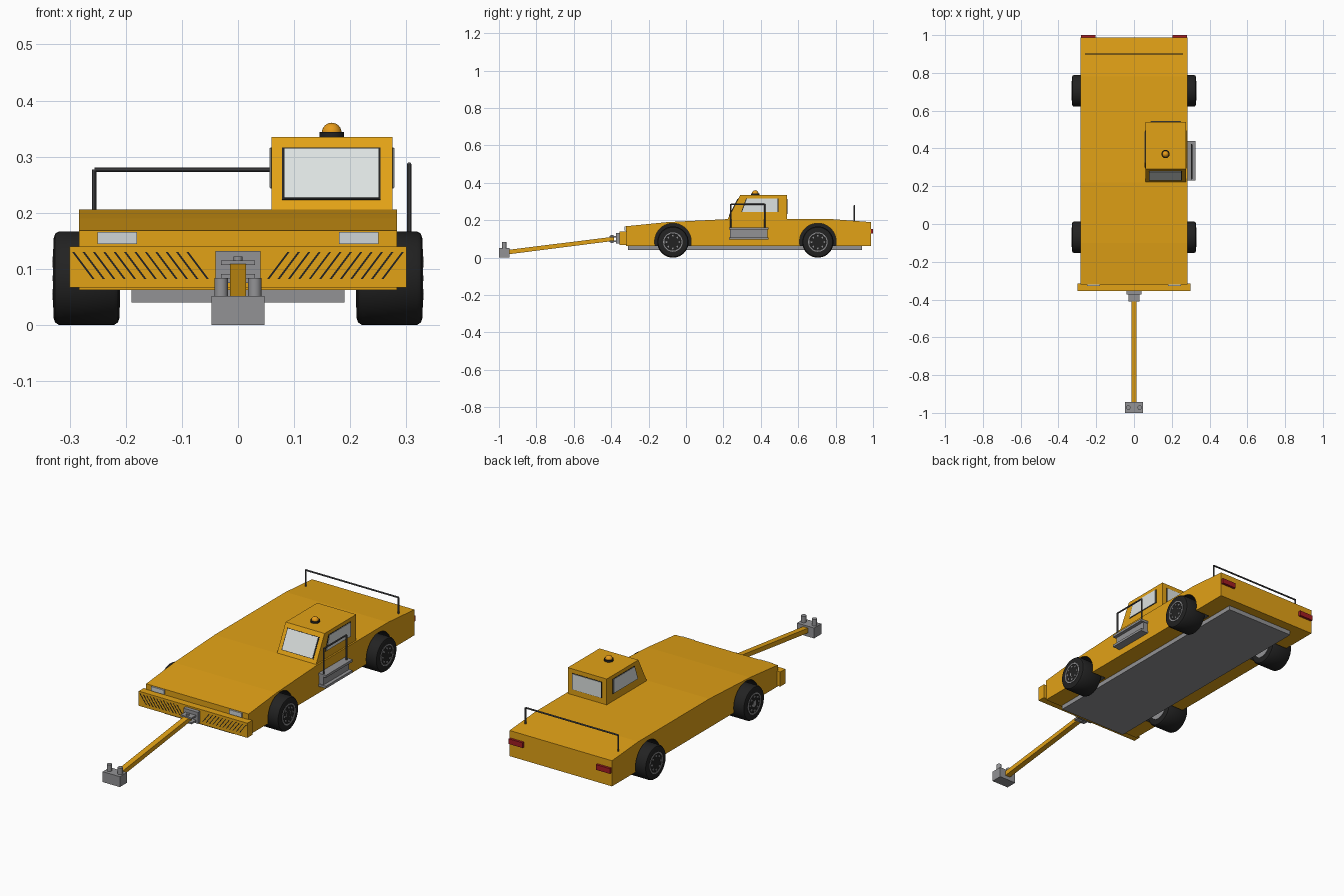
import bpy, bmesh, math
from mathutils import Vector

if "Cube" in bpy.data.objects:
    bpy.data.objects.remove(bpy.data.objects["Cube"])


def material(name, r, g, b):
    m = bpy.data.materials.new(name)
    m.diffuse_color = (r, g, b, 1)
    m.use_nodes = True
    m.node_tree.nodes["Principled BSDF"].inputs["Base Color"].default_value = m.diffuse_color
    return m


YELLOW = material("yellow paint", 0.76, 0.36, 0.008)
GREY = material("grey metal", 0.29, 0.29, 0.30)
RAIL = material("dark rail", 0.08, 0.08, 0.085)
BLACK = material("black rubber", 0.016, 0.016, 0.016)
GLASS = material("window glass", 0.72, 0.76, 0.75)
LAMP = material("headlight lens", 0.62, 0.66, 0.68)
RED = material("red lens", 0.36, 0.012, 0.016)
AMBER = material("amber lens", 0.80, 0.33, 0.01)


def finish(name, bm, mat, smooth=False):
    bmesh.ops.recalc_face_normals(bm, faces=bm.faces)
    me = bpy.data.meshes.new(name)
    bm.to_mesh(me)
    bm.free()
    ob = bpy.data.objects.new(name, me)
    bpy.context.collection.objects.link(ob)
    me.materials.append(mat)
    if smooth:
        bpy.ops.object.select_all(action='DESELECT')
        ob.select_set(True)
        bpy.context.view_layer.objects.active = ob
        bpy.ops.object.shade_smooth_by_angle(angle=math.radians(35))
    return ob


def extrude_poly(name, pts, vec, mat):
    """Closed prism: polygon swept along a vector."""
    bm = bmesh.new()
    f = bm.faces.new([bm.verts.new(p) for p in pts])
    new = bmesh.ops.extrude_face_region(bm, geom=[f])["geom"]
    bmesh.ops.translate(bm, vec=vec, verts=[v for v in new if isinstance(v, bmesh.types.BMVert)])
    return finish(name, bm, mat)


def box(name, x0, x1, y0, y1, z0, z1, mat):
    return extrude_poly(name, [(x0, y0, z0), (x1, y0, z0), (x1, y1, z0), (x0, y1, z0)],
                        (0, 0, z1 - z0), mat)


def side_profile(name, x0, x1, yz, mat):
    return extrude_poly(name, [(x0, y, z) for y, z in yz], (x1 - x0, 0, 0), mat)


def rod(name, a, b, r, mat, sides=12):
    a, b = Vector(a), Vector(b)
    bm = bmesh.new()
    bmesh.ops.create_cone(bm, cap_ends=True, segments=sides, radius1=r, radius2=r, depth=(b - a).length)
    bm.transform((b - a).to_track_quat('Z', 'Y').to_matrix().to_4x4())
    bmesh.ops.translate(bm, vec=(a + b) / 2, verts=bm.verts)
    return finish(name, bm, mat, True)


def lathe(name, profile, centre, side, mat, n=40):
    """Spin (offset, radius) points about the x axis."""
    bm = bmesh.new()
    rings = []
    for o, r in profile:
        rings.append([bm.verts.new((centre[0] + side * o,
                                    centre[1] + r * math.cos(2 * math.pi * i / n),
                                    centre[2] + r * math.sin(2 * math.pi * i / n))) for i in range(n)])
    for a, b in zip(rings, rings[1:]):
        for i in range(n):
            bm.faces.new((a[i], a[(i + 1) % n], b[(i + 1) % n], b[i]))
    bm.faces.new(rings[0])
    bm.faces.new(rings[-1])
    return finish(name, bm, mat, True)


def window(name, pts, normal):
    """Glass plate on a thin dark frame."""
    pts = [Vector(p) for p in pts]
    n = Vector(normal).normalized()
    c = sum(pts, Vector()) / len(pts)
    extrude_poly(name + "_frame", [c + (p - c) * 1.05 - n * .001 for p in pts], n * .003, BLACK)
    extrude_poly(name + "_glass", pts, n * .004, GLASS)


# Body with wheel arches cut out
WHEEL_Y, WHEEL_Z = (-0.07, 0.705), 0.0835
body = side_profile("body", -0.283, 0.283, [
    (-.32, .062), (.988, .062), (.988, .19), (.78, .206), (.22, .206), (-.1, .19), (-.32, .168)], YELLOW)
body.data.materials.append(BLACK)
for y in WHEEL_Y:
    for s in (-1, 1):
        cutter = rod("arch_cutter", (s * .2, y, .086), (s * .32, y, .086), .098, BLACK, 40)
        cutter.hide_render = True
        mod = body.modifiers.new("arch", 'BOOLEAN')
        mod.operation, mod.object, mod.solver = 'DIFFERENCE', cutter, 'EXACT'
        bpy.context.view_layer.objects.active = body
        bpy.ops.object.modifier_apply(modifier="arch")
        bpy.data.objects.remove(cutter)
for p in body.data.polygons:
    near = any(math.hypot(p.center.y - y, p.center.z - .086) < .11 for y in WHEEL_Y)
    p.material_index = int(near and .19 < abs(p.center.x) < .28 and p.center.z > .063)

box("underbody_plate", -.19, .19, -.31, .94, .04, .064, GREY)

# Wheels
TYRE = [(-.058, .048), (-.059, .07), (-.056, .079), (-.049, .0835), (.049, .0835),
        (.056, .079), (.059, .07), (.058, .048)]
RIM = [(-.06, .02), (-.06, .052), (.060, .052), (.060, .046), (.050, .042), (.050, .02), (.058, .017)]
for y, where in zip(WHEEL_Y, ("front", "rear")):
    for s, hand in ((-1, "left"), (1, "right")):
        c = (s * .27, y, WHEEL_Z)
        lathe(f"{where}_{hand}_tyre", TYRE, c, s, BLACK)
        lathe(f"{where}_{hand}_rim", RIM, c, s, GREY)
        for i in range(8):
            a = i * math.pi / 4
            by, bz = y + .034 * math.cos(a), WHEEL_Z + .034 * math.sin(a)
            rod(f"{where}_{hand}_bolt", (s * .31, by, bz), (s * .331, by, bz), .005, GREY, 6)

# Front bumper with thin diagonal hazard stripes
box("bumper", -.3, .3, -.355, -.315, .067, .14, YELLOW)
for s in (-1, 1):
    for i in range(12):
        x = .052 + i * .0185
        extrude_poly("hazard_stripe", [(s * x, -.355, .082), (s * (x + .004), -.355, .082),
                     (s * (x + .04), -.355, .13), (s * (x + .036), -.355, .13)], (0, -.001, 0), BLACK)
    # Lamps
    x0, x1 = sorted((s * .18, s * .25))
    box("headlight", x0, x1, -.328, -.318, .144, .166, LAMP)
    x0, x1 = sorted((s * .203, s * .28))
    box("tail_light", x0, x1, .985, 1.0, .128, .154, RED)

# Hitch
box("hitch_plate", -.04, .04, -.374, -.354, .075, .132, GREY)
for z in (.083, .107):
    box("hitch_jaw", -.03, .03, -.41, -.37, z, z + .008, GREY)
rod("hitch_pin", (0, -.395, .078), (0, -.395, .122), .008, GREY)

# Tow bar and tow head
side_profile("tow_bar", -.014, .014, [(-.95, .018), (-.385, .09), (-.385, .112), (-.95, .042)], YELLOW)
box("tow_head", -.047, .047, -1.0, -.943, 0, .052, GREY)
for s in (-1, 1):
    rod("tow_head_post", (s * .03, -.972, .05), (s * .03, -.972, .084), .012, GREY, 16)

# Cab with windows
side_profile("cab", .06, .275, [(.22, .2), (.54, .2), (.54, .335), (.29, .335)], YELLOW)
slope = lambda z: .22 + .07 * (z - .2) / .135
window("windscreen", [(.083, slope(.225), .225), (.25, slope(.225), .225),
                      (.25, slope(.313), .313), (.083, slope(.313), .313)], (0, -.135, .07))
window("rear_window", [(.09, .54, .235), (.245, .54, .235), (.245, .54, .312), (.09, .54, .312)], (0, 1, 0))
for x, n, hand in ((.06, -1, "left"), (.275, 1, "right")):
    window(hand + "_side_window", [(x, .30, .245), (x, .49, .245), (x, .49, .315), (x, .325, .315)], (n, 0, 0))

# Beacon
rod("beacon_base", (.167, .37, .333), (.167, .37, .344), .022, BLACK, 24)
bm = bmesh.new()
bmesh.ops.create_uvsphere(bm, u_segments=24, v_segments=12, radius=.0175)
bmesh.ops.translate(bm, vec=(.167, .37, .343), verts=bm.verts)
finish("beacon_dome", bm, AMBER, True)

# Cab step and its handrail
box("step_back", .278, .308, .235, .437, .098, .16, GREY)
for z in (.096, .15):
    box("step_tread", .278, .325, .23, .44, z, z + .012, GREY)


def rail(name, ends, top, r):
    a, b = (Vector(e) for e in ends)
    ta, tb = (Vector((v.x, v.y, top)) for v in (a, b))
    for p, q in ((a, ta), (b, tb), (ta, tb)):
        rod(name, p, q, r, RAIL, 10)


rail("step_handrail", [(.305, .24, .15), (.305, .42, .15)], .286, .004)
rail("rear_handrail", [(-.256, .9, .19), (.256, .9, .19)], .277, .004)
